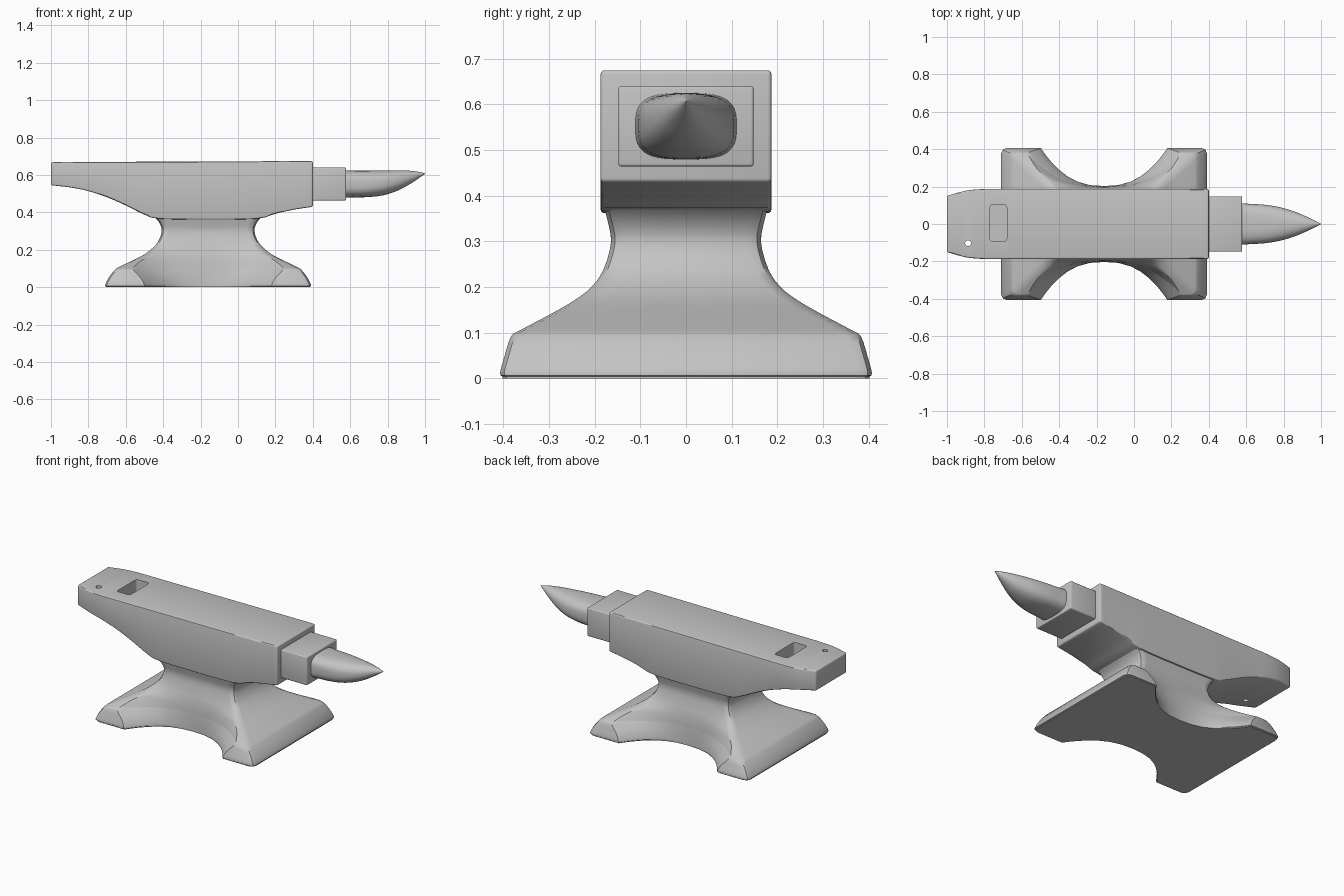
import bpy, bmesh, math

if "Cube" in bpy.data.objects:
    bpy.data.objects.remove(bpy.data.objects["Cube"])

steel = bpy.data.materials.new("grey_steel")
steel.diffuse_color = (0.55, 0.55, 0.55, 1)
steel.use_nodes = True
steel.node_tree.nodes["Principled BSDF"].inputs["Base Color"].default_value = steel.diffuse_color


def loft(name, rings):
    """Skin a list of closed rings and cap both ends."""
    bm = bmesh.new()
    vs = [[bm.verts.new(p) for p in r] for r in rings]
    n = len(vs[0])
    for a, b in zip(vs, vs[1:]):
        for i in range(n):
            j = (i + 1) % n
            bm.faces.new((a[i], a[j], b[j], b[i]))
    bm.faces.new(vs[0])
    bm.faces.new(vs[-1])
    bmesh.ops.recalc_face_normals(bm, faces=bm.faces)
    me = bpy.data.meshes.new(name)
    bm.to_mesh(me)
    bm.free()
    ob = bpy.data.objects.new(name, me)
    bpy.context.collection.objects.link(ob)
    me.materials.append(steel)
    return ob


def refine(rows, steps):
    """Smooth interpolation through rows of numbers."""
    out = []
    for i in range(len(rows) - 1):
        p0, p1, p2 = rows[max(i - 1, 0)], rows[i], rows[i + 1]
        p3 = rows[min(i + 2, len(rows) - 1)]
        for s in range(steps):
            t = s / steps
            out.append([0.5 * (2 * b + (c - a) * t + (2 * a - 5 * b + 4 * c - d) * t * t
                               + (3 * b - a - 3 * c + d) * t ** 3)
                        for a, b, c, d in zip(p0, p1, p2, p3)])
    out.append(list(rows[-1]))
    return out


def superellipse(hx, hy, power, count):
    pts = []
    for i in range(count):
        t = 2 * math.pi * (i + 0.5) / count
        c, s = math.cos(t), math.sin(t)
        pts.append((hx * math.copysign(abs(c) ** (2 / power), c),
                    hy * math.copysign(abs(s) ** (2 / power), s)))
    return pts


def activate(ob):
    bpy.ops.object.select_all(action='DESELECT')
    ob.select_set(True)
    bpy.context.view_layer.objects.active = ob


def finish(ob, bevel=0, cutters=(), angle=30):
    activate(ob)
    if bevel:
        m = ob.modifiers.new("bevel", 'BEVEL')
        m.width, m.segments = bevel, 3
        m.limit_method, m.angle_limit = 'ANGLE', math.radians(40)
        bpy.ops.object.modifier_apply(modifier=m.name)
    for c in cutters:
        m = ob.modifiers.new("hole", 'BOOLEAN')
        m.operation, m.solver, m.object = 'DIFFERENCE', 'EXACT', c
        bpy.ops.object.modifier_apply(modifier=m.name)
        bpy.data.objects.remove(c)
    activate(ob)
    bpy.ops.object.shade_smooth_by_angle(angle=math.radians(angle))


# Foot and waist: height, half length, half width, notch half length, notch depth
CX = -0.16
sections = [
    (0.004, 0.545, 0.402, 0.34, 0.203),
    (0.012, 0.550, 0.407, 0.34, 0.203),
    (0.050, 0.532, 0.397, 0.36, 0.202),
    (0.092, 0.500, 0.383, 0.40, 0.200),
    (0.106, 0.480, 0.362, 0.40, 0.199),
    (0.140, 0.410, 0.298, 0.36, 0.197),
    (0.170, 0.350, 0.246, 0.305, 0.193),
    (0.200, 0.308, 0.207, 0.265, 0.187),
    (0.240, 0.270, 0.180, 0.23, 0.176),
    (0.300, 0.248, 0.164, 0.21, 0.164),
    (0.350, 0.264, 0.173, 0.22, 0.173),
    (0.385, 0.300, 0.182, 0.25, 0.182),
]


def foot_ring(z, a, w, fx, c):
    r = 0.03
    q = [(a, w - r), (a - 0.3 * r, w - 0.3 * r), (a - r, w)]
    q += [(fx * u, c + (w - c) * u ** 2.5) for u in (1, 0.93, 0.84, 0.72, 0.58, 0.42, 0.22)]
    half = q + [(0, c)] + [(-x, y) for x, y in reversed(q)]
    return [(CX + x, y, z) for x, y in half + [(-x, -y) for x, y in half]]


base = [foot_ring(*s) for s in refine(sections, 3)]
base.insert(0, [(x, y, 0) for x, y, z in base[0]])
finish(loft("foot_and_waist", base), angle=32)

# Main body: x, underside height, half width
stations = [(-1, 0.545, 0.150), (-0.9, 0.534, 0.178), (-0.8, 0.514, 0.187),
            (-0.7, 0.481, 0.187), (-0.6, 0.437, 0.187), (-0.5, 0.388, 0.187),
            (-0.42, 0.366, 0.187), (-0.16, 0.362, 0.187), (0.1, 0.366, 0.187),
            (0.2, 0.393, 0.187), (0.3, 0.415, 0.187), (0.4, 0.430, 0.187)]
rings = []
for x, z, w in refine(stations, 3):
    top = 0.673 + 0.004 * x
    rings.append([(x, -w, z), (x, w, z), (x, w, top), (x, -w, top)])
body = loft("body", rings)


# Square tool hole and small round hole
def hole(name, x, y, hx, hy, power, z0):
    e = superellipse(hx, hy, power, 32)
    ob = loft(name, [[(x + a, y + b, z) for a, b in e] for z in (z0, 0.8)])
    ob.hide_render = True
    return ob


finish(body, 0.008, [hole("square_hole_cutter", -0.725, 0.005, 0.046, 0.098, 9, 0.59),
                     hole("round_hole_cutter", -0.887, -0.103, 0.016, 0.016, 2, 0.3)])

# Step between body and horn
step = [[(x, -0.148, 0.464), (x, 0.148, 0.464), (x, 0.148, 0.64), (x, -0.148, 0.64)]
        for x in (0.37, 0.578)]
finish(loft("step", step), 0.006)

# Horn: x, half width, underside, top, roundness
horn = [(0.56, 0.112, 0.479, 0.625, 3.2), (0.62, 0.108, 0.480, 0.624, 3.0),
        (0.70, 0.103, 0.482, 0.624, 2.8), (0.78, 0.090, 0.492, 0.625, 2.5),
        (0.86, 0.066, 0.519, 0.625, 2.3), (0.93, 0.036, 0.558, 0.622, 2.1),
        (0.98, 0.011, 0.592, 0.614, 2.0), (1.0, 0.001, 0.606, 0.608, 2.0)]
rings = []
for x, w, lo, hi, p in refine(horn, 3):
    rings.append([(x, a, (lo + hi) / 2 + b) for a, b in superellipse(w, (hi - lo) / 2, p, 40)])
finish(loft("horn", rings), angle=40)
